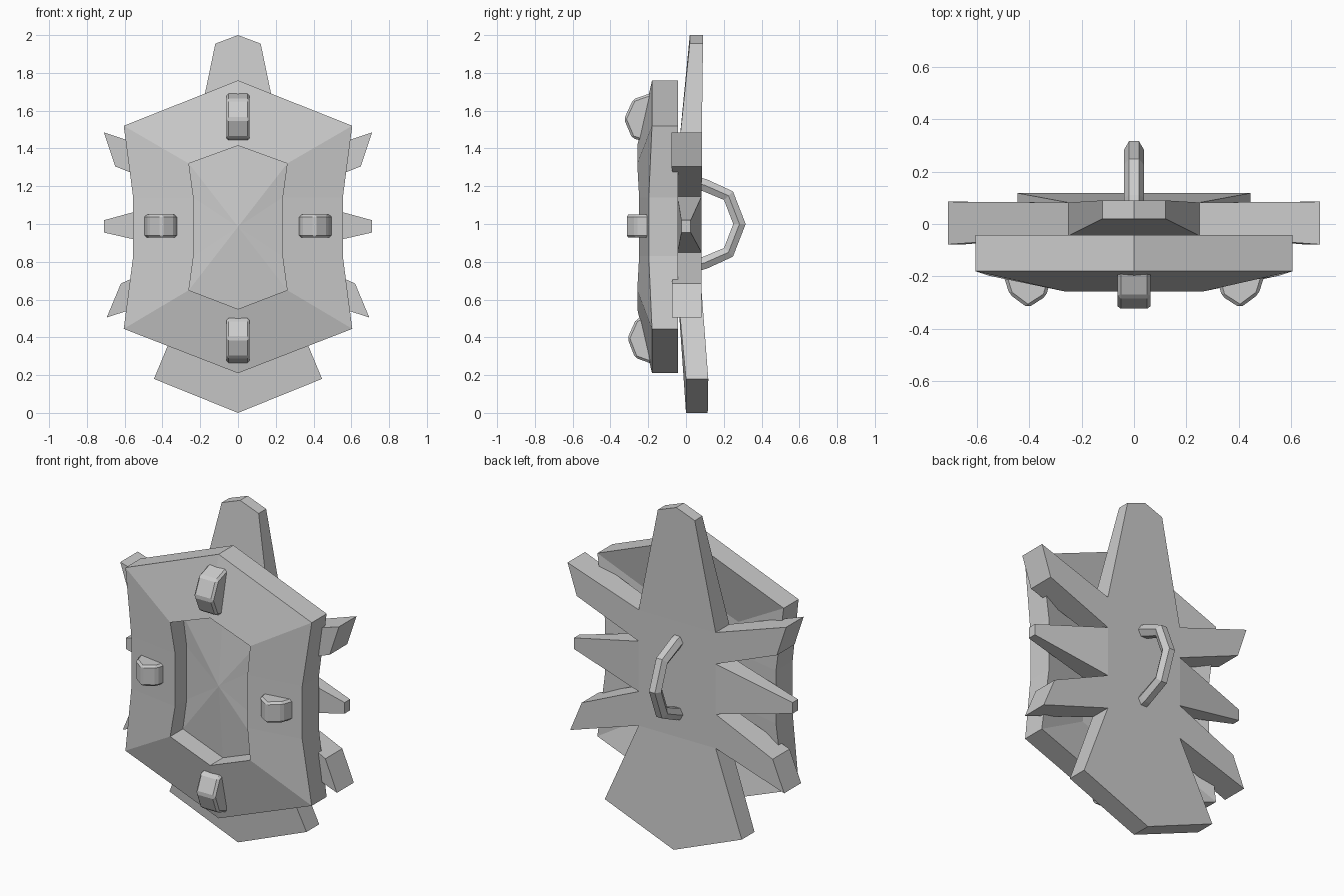
import bpy, bmesh
from mathutils import Vector

if "Cube" in bpy.data.objects:
    bpy.data.objects.remove(bpy.data.objects["Cube"])


def make_object(name, verts, faces, bevel=0.0):
    bm = bmesh.new()
    vs = [bm.verts.new(v) for v in verts]
    for f in faces:
        bm.faces.new([vs[i] for i in f])
    bmesh.ops.recalc_face_normals(bm, faces=bm.faces)
    mesh = bpy.data.meshes.new(name)
    bm.to_mesh(mesh)
    bm.free()
    ob = bpy.data.objects.new(name, mesh)
    bpy.context.collection.objects.link(ob)
    if bevel:
        m = ob.modifiers.new("edge_bevel", "BEVEL")
        m.width, m.segments = bevel, 1
    return ob


def full_loop(half):
    # mirror the inner points of a right-hand half outline (x first) to close it
    return half + [(-p[0],) + tuple(p[1:]) for p in reversed(half[1:-1])]


def prism(name, profile, place, a, b, bevel):
    # extrude a 2D profile between a and b along the axis chosen by place()
    n = len(profile)
    verts = [place(p, a) for p in profile] + [place(p, b) for p in profile]
    faces = [list(range(n)), list(range(n, 2 * n))]
    faces += [[i, (i + 1) % n, n + (i + 1) % n, n + i] for i in range(n)]
    return make_object(name, verts, faces, bevel)


# Front plate: waisted hexagonal shell with a sunken, gently domed centre
outer = full_loop([(0, -.18, 1.76), (.605, -.18, 1.52), (.555, -.197, 1.14),
                   (.555, -.197, .83), (.605, -.18, .445), (0, -.18, .21)])
inner = full_loop([(0, -.258, 1.415), (.26, -.258, 1.32), (.235, -.248, 1.14),
                   (.235, -.248, .83), (.26, -.258, .65), (0, -.258, .55)])
rings = [[(x, -.115, z) for x, y, z in inner],     # back of centre
         [(x, -.042, z) for x, y, z in outer],     # rear rim
         outer, inner,
         [(x, -.14, z) for x, y, z in inner]]      # foot of recess wall
n = len(outer)
verts = [v for r in rings for v in r] + [(0, -.18, .985)]
faces = [[k * n + i, k * n + (i + 1) % n, (k + 1) * n + (i + 1) % n, (k + 1) * n + i]
         for k in range(4) for i in range(n)]
faces += [[4 * n + i, 4 * n + (i + 1) % n, 5 * n] for i in range(n)]
faces.append(list(range(n)))
make_object("front_plate", verts, faces)

# Back plate: spiked star; points are (x, z, front y, back y, is_root)
F, B = -.045, .082
half = [(0, 2.0, .02, .09, 0), (.12, 1.955, .02, .09, 0), (.25, 1.33, F, B, 1),
        (.71, 1.485, -.078, .085, 0), (.65, 1.305, -.078, .085, 0), (.25, 1.145, F, B, 1),
        (.71, 1.02, -.025, .025, 0), (.71, .955, -.025, .025, 0), (.25, .85, F, B, 1),
        (.62, .685, -.075, .082, 0), (.695, .505, -.075, .082, 0), (.25, .65, F, B, 1),
        (.445, .18, 0, .118, 0), (0, 0.0, 0, .115, 0)]
star = full_loop(half)
n = len(star)
verts = [(p[0], p[2], p[1]) for p in star] + [(p[0], p[3], p[1]) for p in star]
roots = [i for i, p in enumerate(star) if p[4]]
faces = [[i, (i + 1) % n, n + (i + 1) % n, n + i] for i in range(n)]
for off in (0, n):
    faces.append([off + i for i in roots])         # hub
    for a, b in zip(roots, roots[1:] + [roots[0] + n]):
        faces.append([off + i % n for i in range(a, b + 1)])   # one spike
make_object("back_plate", verts, faces)

# Studs: pentagonal blocks set into the front slope
across_x = lambda p, t: (t, p[0], p[1])
across_z = lambda p, t: (p[0], p[1], t)
prism("top_stud", [(-.18, 1.695), (-.28, 1.66), (-.328, 1.555), (-.285, 1.455), (-.2, 1.43)],
      across_x, -.062, .062, .012)
prism("bottom_stud", [(-.18, .26), (-.27, .292), (-.31, .395), (-.265, .495), (-.2, .515)],
      across_x, -.062, .062, .012)
for side, s in (("right", 1), ("left", -1)):
    prof = [(.50, -.19), (.475, -.268), (.405, -.32), (.335, -.275), (.315, -.2)]
    prism(side + "_stud", [(s * x, y) for x, y in prof], across_z, .928, 1.05, .012)

# Handle: faceted grip bar on the back
curve = bpy.data.curves.new("handle", "CURVE")
curve.dimensions = "3D"
curve.bevel_depth = .038
curve.bevel_resolution = 1
curve.use_fill_caps = True
spline = curve.splines.new("POLY")
path = [(.05, 1.22), (.10, 1.205), (.225, 1.15), (.283, 1.0), (.225, .85), (.10, .795), (.05, .78)]
spline.points.add(len(path) - 1)
for pt, (y, z) in zip(spline.points, path):
    pt.co = (0, y, z, 1)
handle = bpy.data.objects.new("handle", curve)
bpy.context.collection.objects.link(handle)
spline.use_smooth = False
